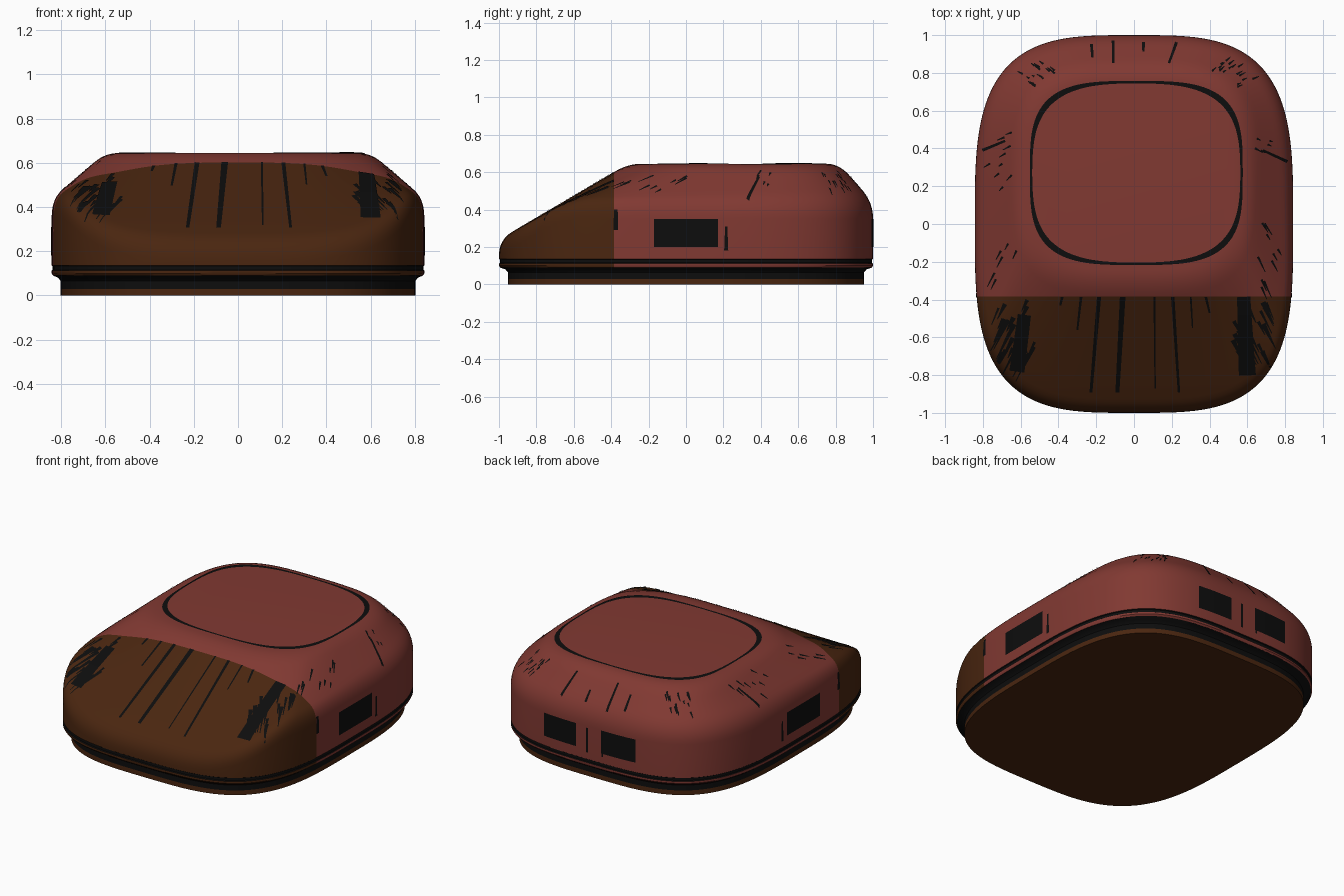
import bpy, bmesh, math, random
from mathutils import Vector
from mathutils.bvhtree import BVHTree

if "Cube" in bpy.data.objects:
    bpy.data.objects.remove(bpy.data.objects["Cube"])
random.seed(4)


def material(name, color):
    m = bpy.data.materials.new(name)
    m.use_nodes = True
    m.diffuse_color = (*color, 1)
    bsdf = m.node_tree.nodes["Principled BSDF"]
    bsdf.inputs["Base Color"].default_value = (*color, 1)
    bsdf.inputs["Roughness"].default_value = 0.7
    return m


RED = material("dark red", (0.22, 0.041, 0.032))
BROWN = material("dark brown", (0.068, 0.019, 0.005))
BLACK = material("black", (0.004, 0.004, 0.004))

SIDES = 192
TOP = 0.645
SEAM = -0.385


def rounded_outline(angle, half_x, half_y, cx=0.0, cy=0.0, power=3.4):
    c, s = math.cos(angle), math.sin(angle)
    e = 2 / power
    return Vector((cx + half_x * math.copysign(abs(c) ** e, c),
                   cy + half_y * math.copysign(abs(s) ** e, s), 0))


def bezier(a, b, c, steps=6):
    return [a.lerp(b, i / steps).lerp(b.lerp(c, i / steps), i / steps)
            for i in range(steps + 1)]


def shoulder_height(y):
    # level along the sides, running down with the sloped nose
    a, b, k = 0.437, 0.24 + 0.585 * (y + 1), 0.06
    h = max(k - abs(a - b), 0) / k
    return min(a, b) - h * h * k * 0.25


# lower skirt, lip and groove: outline scale and height
SKIRT = [(.952, 0), (.952, .03), (.952, .065), (.965, .08), (.993, .09),
         (1, .1), (1, .112), (.994, .116), (.994, .132), (1, .136)]


def section(angle):
    outer = rounded_outline(angle, 0.843, 1)
    points = [outer * s + Vector((0, 0, z)) for s, z in SKIRT]
    corner = outer + Vector((0, 0, shoulder_height(outer.y)))
    roof = rounded_outline(angle, 0.60, 0.565, 0, 0.255) + Vector((0, 0, TOP))
    middle = Vector((0, 0.255, TOP))
    slope = roof - corner
    step = slope.normalized() * 0.085
    points += bezier(corner - Vector((0, 0, 0.085)), corner, corner + step)
    points += [corner + step + (slope - 2 * step) * i / 6 for i in range(1, 6)]
    points += bezier(roof - step, roof, roof.lerp(middle, 0.12))
    return points


# lofted body shell
bm = bmesh.new()
columns = [[bm.verts.new(p) for p in section(2 * math.pi * i / SIDES)]
           for i in range(SIDES)]
for i, col in enumerate(columns):
    nxt = columns[(i + 1) % SIDES]
    for j in range(len(col) - 1):
        bm.faces.new((col[j], nxt[j], nxt[j + 1], col[j + 1]))
bm.faces.new([c[-1] for c in columns])
bm.faces.new([c[0] for c in reversed(columns)])
bmesh.ops.bisect_plane(bm, geom=bm.verts[:] + bm.edges[:] + bm.faces[:],
                       plane_co=(0, SEAM, 0), plane_no=(0, 1, 0))
bm.normal_update()
for f in bm.faces:
    mid = f.calc_center_median()
    if mid.z < 0.03:
        f.material_index = 1
    elif mid.z < 0.088 or 0.113 < mid.z < 0.135:
        f.material_index = 2
    else:
        f.material_index = 1 if mid.y < SEAM else 0
surface = BVHTree.FromBMesh(bm)


def finish(name, mesh_bm, mats):
    me = bpy.data.meshes.new(name)
    mesh_bm.to_mesh(me)
    mesh_bm.free()
    ob = bpy.data.objects.new(name, me)
    bpy.context.collection.objects.link(ob)
    for m in mats:
        me.materials.append(m)
    bpy.ops.object.select_all(action="DESELECT")
    ob.select_set(True)
    bpy.context.view_layer.objects.active = ob
    bpy.ops.object.shade_smooth_by_angle(angle=math.radians(35))
    return ob


finish("body_shell", bm, [RED, BROWN, BLACK])

DOWN = Vector((0, 0, -1))


def drape(target, rows, ray, lift=0.003):
    """Lay a strip of point pairs on the shell, seen along the ray."""
    prev = None
    for pair in rows:
        hits = [surface.ray_cast(p - ray * 3, ray) for p in pair]
        if any(h[0] is None for h in hits):
            prev = None
            continue
        cur = [target.verts.new(h[0] + h[1] * lift) for h in hits]
        if prev:
            f = target.faces.new((prev[0], prev[1], cur[1], cur[0]))
            f.normal_update()
            if f.normal.dot(ray) > 0:
                f.normal_flip()
        prev = cur


def strip(target, p, q, w0, w1, ray=DOWN, steps=10):
    p, q = Vector(p), Vector(q)
    side = (q - p).cross(ray).normalized() / 2
    rows = []
    for i in range(steps + 1):
        t = i / steps
        c, w = p.lerp(q, t), w0 + (w1 - w0) * t
        rows.append((c - side * w, c + side * w))
    drape(target, rows, ray)


# windows: one on each flank, a pair at the back
for name, sx in (("left_window", 1), ("right_window", -1)):
    w = bmesh.new()
    strip(w, (0, -0.17, 0.275), (0, 0.17, 0.275), 0.15, 0.15, Vector((-sx, 0, 0)))
    finish(name, w, [BLACK])
    w = bmesh.new()
    strip(w, (sx * 0.09, 0, 0.275), (sx * 0.33, 0, 0.275), 0.15, 0.15, Vector((0, -1, 0)))
    finish("back_" + name, w, [BLACK])

# dark line around the flat roof
ring = bmesh.new()
rows = []
for i in range(129):
    a = 2 * math.pi * i / 128
    w = 0.012 + 0.016 * abs(math.sin(2 * a))
    rows.append([rounded_outline(a, 0.563 - d, 0.487 - d, 0.012, 0.27) for d in (w, 0)])
drape(ring, rows, DOWN)
finish("roof_line", ring, [BLACK])

# long streaks on the nose, and short ones on flanks and back
marks = bmesh.new()
for x0, x1, y1, w in ((-.185, -.228, -.89, .022), (-.06, -.088, -.89, .03),
                      (.108, .112, -.87, .01), (.205, .238, -.89, .018),
                      (-.28, -.3, -.56, .014), (-.38, -.39, -.43, .015),
                      (.3, .31, -.55, .01), (.38, .4, -.47, .014)):
    strip(marks, (x0, SEAM, 0), (x1, y1, 0), w, w * 0.7)
for x0, y0, x1, y1 in ((-.11, .85, -.11, .97), (.185, .85, .225, .96),
                       (-.22, .88, -.225, .95), (.68, .39, .81, .33),
                       (-.68, .44, -.8, .39), (.05, .91, .05, .96)):
    strip(marks, (x0, y0, 0), (x1, y1, 0), 0.012, 0.016)
for sx in (1, -1):
    inward = Vector((-sx, 0, 0))
    strip(marks, (0, 0.215, 0.18), (0, 0.215, 0.31), 0.022, 0.012, inward)
    strip(marks, (0, -0.375, 0.29), (0, -0.375, 0.40), 0.025, 0.02, inward)
for x in (0.01, -0.1):
    strip(marks, (x, 0, 0.18), (x, 0, 0.34), 0.012, 0.012, Vector((0, -1, 0)))

# worn patches on the nose corners
strip(marks, (0.58, SEAM, 0), (0.60, -0.8, 0), 0.07, 0.09)
strip(marks, (-0.58, -0.48, 0), (-0.62, -0.78, 0), 0.07, 0.08)
for sx in (1, -1):
    for _ in range(24):
        x, y = random.uniform(.52, .7), random.uniform(-.7, -.4)
        length = random.uniform(.05, .14)
        strip(marks, (sx * x, y, 0), (sx * (x + length * .5), y - length, 0),
              random.uniform(.012, .03), 0.004, steps=5)

# fine scratches around the roof slope
for a0, a1, count in ((-0.45, 0.3, 16), (0.75, 1.1, 18)):
    for sx in (1, -1):
        for _ in range(count):
            a = random.uniform(a0, a1)
            a = a if sx > 0 else math.pi - a
            inner = rounded_outline(a, 0.60, 0.565, 0, 0.255)
            outer = rounded_outline(a, 0.82, 0.97)
            t = random.uniform(0.15, 0.75)
            strip(marks, inner.lerp(outer, t),
                  inner.lerp(outer, t + random.uniform(.08, .2)), 0.012, 0.004, steps=3)
finish("streak_marks", marks, [BLACK])
